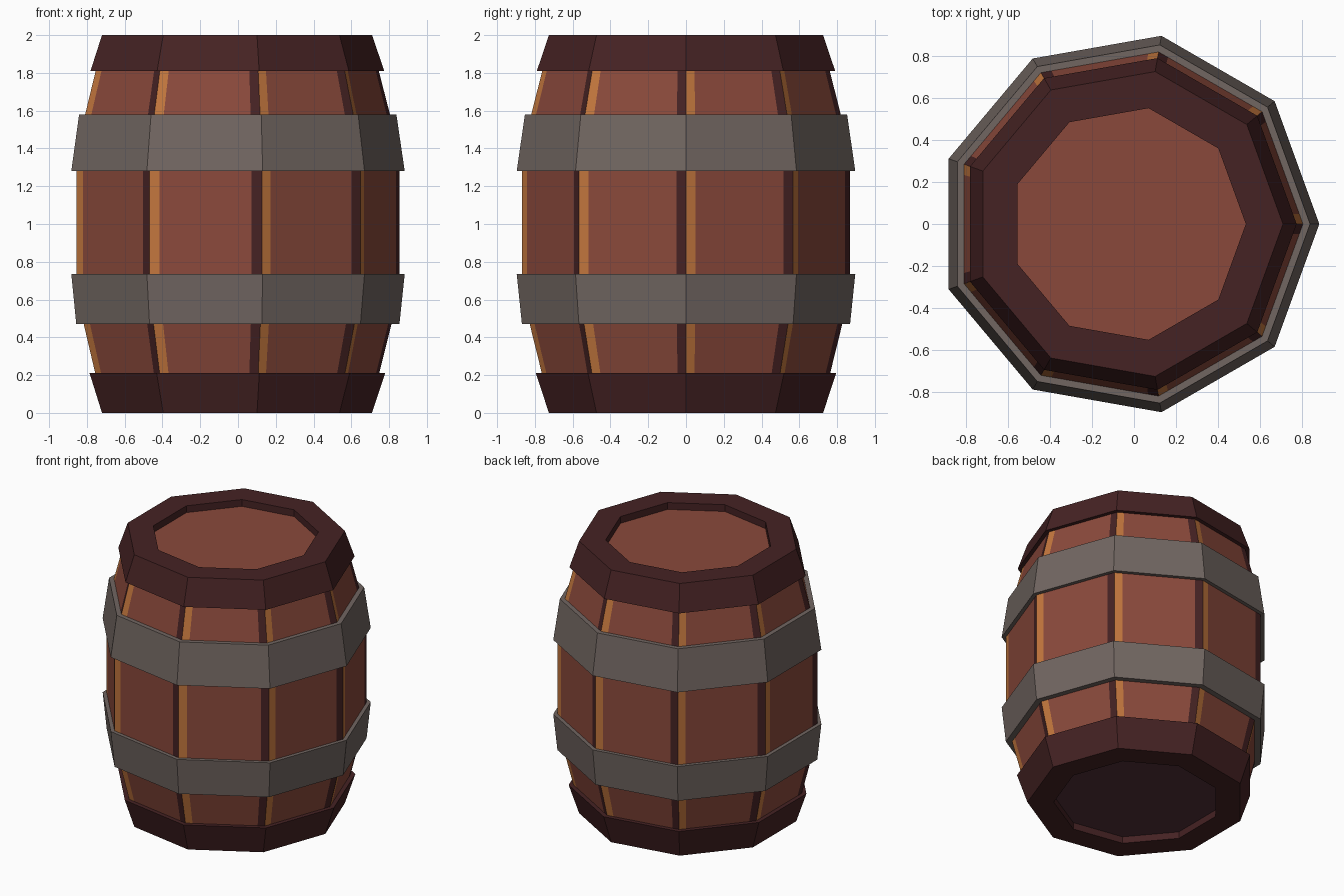
import bpy, bmesh, math
from mathutils import Vector

if "Cube" in bpy.data.objects:
    bpy.data.objects.remove(bpy.data.objects["Cube"])

SIDES = 9
CX = -0.0274          # shifts the nine-sided outline so its width is centred
STRIP = 0.09          # painted strip width as a share of a stave


def material(name, rgb):
    m = bpy.data.materials.new(name)
    lin = [((c / 255 + 0.055) / 1.055) ** 2.4 for c in rgb]
    m.diffuse_color = (*lin, 1)
    m.use_nodes = True
    m.node_tree.nodes["Principled BSDF"].inputs["Base Color"].default_value = m.diffuse_color
    return m


STAVE = material("stave red brown", (138, 73, 59))
ORANGE = material("stave edge orange", (194, 118, 61))
DARK = material("dark wood", (69, 34, 35))
IRON = material("grey iron", (113, 102, 97))
BASE = material("base purple brown", (82, 49, 57))


def corner(i, r, z):
    a = 2 * math.pi * i / SIDES
    return Vector((CX + r * math.cos(a), r * math.sin(a), z))


def lathe(name, profile, mats, closed=True, cuts=(0,), mat_rule=lambda k: 0):
    """Sweep (radius, z) points round the nine sides; cuts split every side."""
    bm = bmesh.new()
    rings = []
    for r, z in profile:
        rings.append([bm.verts.new(corner(i, r, z).lerp(corner(i + 1, r, z), t))
                      for i in range(SIDES) for t in cuts])
    n = len(rings[0])
    pairs = list(zip(rings, rings[1:]))
    if closed:
        pairs.append((rings[-1], rings[0]))
    for lo, hi in pairs:
        for k in range(n):
            j = (k + 1) % n
            f = bm.faces.new((lo[k], lo[j], hi[j], hi[k]))
            f.material_index = mat_rule(k % len(cuts))
    if closed:
        bmesh.ops.recalc_face_normals(bm, faces=bm.faces)
    finish(name, bm, mats)


def disc(name, r, z0, z1, mat):
    bm = bmesh.new()
    low = [bm.verts.new(corner(i, r, z0)) for i in range(SIDES)]
    top = [bm.verts.new(corner(i, r, z1)) for i in range(SIDES)]
    bm.faces.new(low[::-1])
    bm.faces.new(top)
    for i in range(SIDES):
        j = (i + 1) % SIDES
        bm.faces.new((low[i], low[j], top[j], top[i]))
    finish(name, bm, [mat])


def finish(name, bm, mats):
    me = bpy.data.meshes.new(name)
    bm.to_mesh(me)
    bm.free()
    for m in mats:
        me.materials.append(m)
    bpy.context.collection.objects.link(bpy.data.objects.new(name, me))


# staves: orange strip at the start of each side, dark strip at its end
lathe("staves",
      [(0.765, 0.17), (0.84, 0.47), (0.882, 0.69), (0.882, 1.32),
       (0.832, 1.58), (0.765, 1.84)],
      [ORANGE, STAVE, DARK], closed=False,
      cuts=(0, STRIP, 1 - STRIP), mat_rule=lambda k: k)

# iron hoops
lathe("lower_hoop", [(0.835, 0.47), (0.882, 0.47), (0.91, 0.735), (0.875, 0.735)], [IRON])
lathe("upper_hoop", [(0.875, 1.28), (0.91, 1.28), (0.866, 1.58), (0.828, 1.58)], [IRON])

# end rims with a shallow recess
lathe("bottom_rim", [(0.56, 0.05), (0.56, 0), (0.737, 0), (0.807, 0.21), (0.76, 0.21)], [DARK])
lathe("top_rim", [(0.56, 1.95), (0.56, 2), (0.737, 2), (0.802, 1.81), (0.755, 1.81)], [DARK])

# end boards
disc("lid", 0.565, 1.91, 1.95, STAVE)
disc("base_board", 0.565, 0.05, 0.09, BASE)
